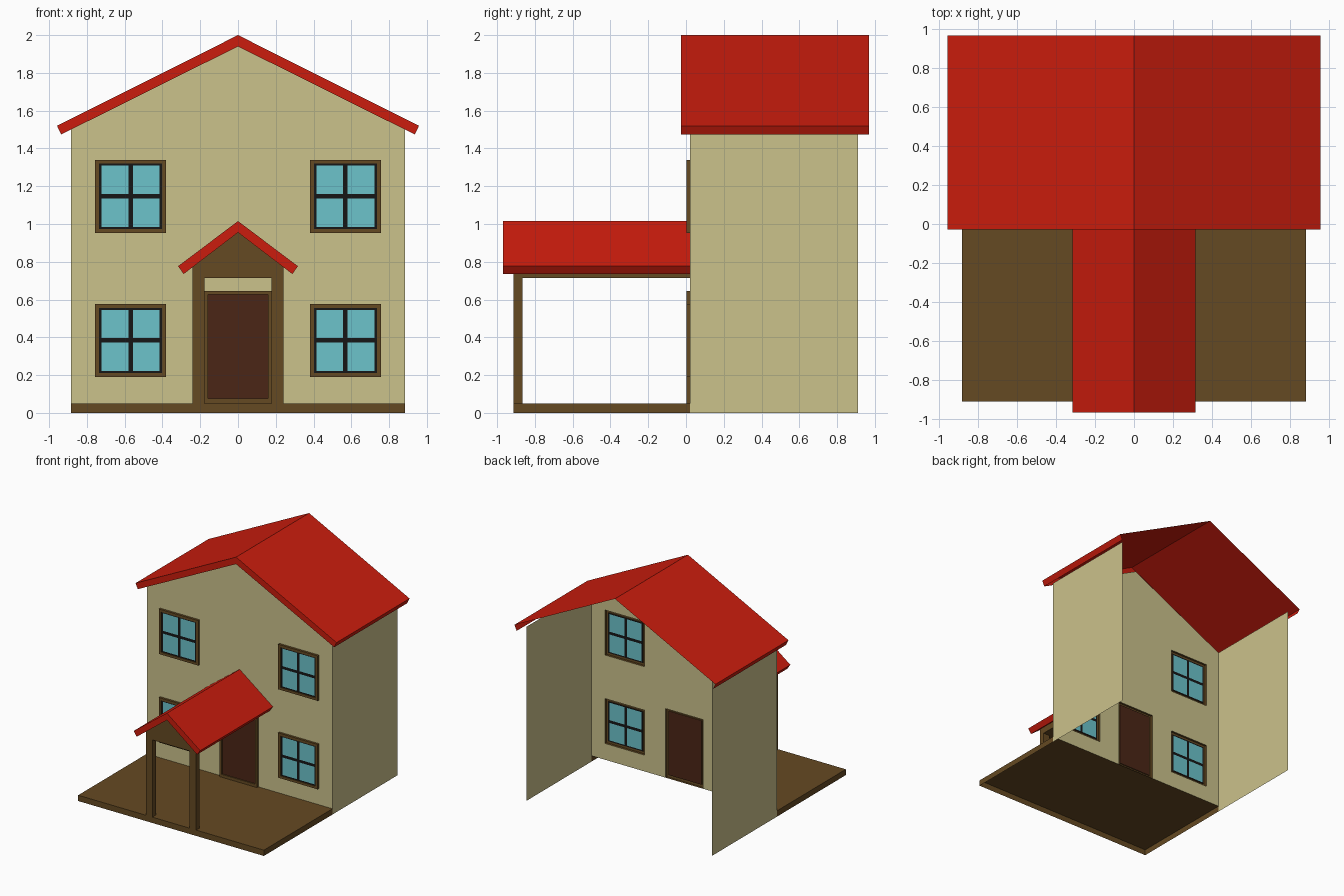
import bpy

if "Cube" in bpy.data.objects:
    bpy.data.objects.remove(bpy.data.objects["Cube"])


def material(name, r, g, b):
    m = bpy.data.materials.new(name)
    m.diffuse_color = (r, g, b, 1)
    m.use_nodes = True
    m.node_tree.nodes["Principled BSDF"].inputs["Base Color"].default_value = m.diffuse_color
    return m


CREAM = material("cream", 0.60, 0.54, 0.26)
RED = material("red", 0.60, 0.012, 0.004)
BROWN = material("brown", 0.13, 0.067, 0.016)
DARK = material("dark_wood", 0.07, 0.019, 0.008)
BLACK = material("black", 0.008, 0.008, 0.008)
GLASS = material("glass", 0.15, 0.55, 0.60)


def build(name, mat, polys):
    """Object from a list of polygons, each a list of points."""
    verts, faces = [], []
    for p in polys:
        faces.append(range(len(verts), len(verts) + len(p)))
        verts += p
    me = bpy.data.meshes.new(name)
    me.from_pydata(verts, [], [list(f) for f in faces])
    me.materials.append(mat)
    ob = bpy.data.objects.new(name, me)
    bpy.context.collection.objects.link(ob)
    weld = ob.modifiers.new("weld", 'WELD')
    weld.merge_threshold = 0.0005
    return ob


def grid(xs, zs, y, keep):
    """Front-facing rectangles in a plane, with cells left out."""
    return [[(a, y, c), (b, y, c), (b, y, d), (a, y, d)]
            for i, (a, b) in enumerate(zip(xs, xs[1:]))
            for j, (c, d) in enumerate(zip(zs, zs[1:])) if keep(i, j)]


def loop(x0, x1, z0, z1, y, inset=0.0):
    x0, x1, z0, z1 = x0 + inset, x1 - inset, z0 + inset, z1 - inset
    return [(x0, y, z0), (x1, y, z0), (x1, y, z1), (x0, y, z1)]


def bridge(loops):
    """Quads joining each loop to the next one."""
    return [[a[k], a[(k + 1) % 4], b[(k + 1) % 4], b[k]]
            for a, b in zip(loops, loops[1:]) for k in range(4)]


def box(x0, x1, y0, y1, z0, z1):
    a, b = loop(x0, x1, z0, z1, y0), loop(x0, x1, z0, z1, y1)
    return [a, b[::-1]] + bridge([b, a])


def gable_roof(name, y0, y1, ridge, under, eave, lip, soffit):
    """Pitched roof skin with front fascia and eave edges, open at the back."""
    polys = []
    for s in (1, -1):
        prof = [(0, ridge), (s * eave[0], eave[1]), (s * lip[0], lip[1]), (0, under)]
        part = [[(x, y0, z) for x, z in prof][::-s]]
        for k in range(3 if soffit else 2):
            (xa, za), (xb, zb) = prof[k], prof[k + 1]
            part.append([(xa, y0, za), (xb, y0, zb), (xb, y1, zb), (xa, y1, za)][::s])
        polys += part
    return build(name, RED, polys)


# House shell: thin front wall with openings, side walls, open back
WX, WY, BACK, TOP, PEAK = 0.885, 0.022, 0.91, 1.50, 1.94
FLOOR = 0.05
xs = [-WX, -0.757, -0.381, -0.178, 0.178, 0.381, 0.757, WX]
zs = [FLOOR, 0.19, 0.577, 0.645, 0.952, 1.34, TOP]
openings = {(1, 1), (5, 1), (1, 4), (5, 4), (3, 0), (3, 1), (3, 2)}
front = grid(xs, zs, WY, lambda i, j: (i, j) not in openings)
front.append([(-WX, WY, TOP), (WX, WY, TOP), (0, WY, PEAK)])
build("front_wall", CREAM, front)
for s, side in ((-1, "left"), (1, "right")):
    build(side + "_wall", CREAM, [[(s * WX, WY, 0), (s * WX, BACK, 0),
                                   (s * WX, BACK, TOP), (s * WX, WY, TOP)][::s]])

# Four windows: raised frame, black sash bars, panes
for side, x0, x1 in (("left", -0.757, -0.381), ("right", 0.381, 0.757)):
    for level, z0, z1 in (("lower", 0.19, 0.577), ("upper", 0.952, 1.34)):
        name = f"{level}_{side}_window"
        r = (x0, x1, z0, z1)
        build(name + "_frame", BROWN, bridge([
            loop(*r, WY), loop(*r, 0.003), loop(*r, 0.003, 0.021), loop(*r, 0.010, 0.021)]))
        cx, cz = (x0 + x1) / 2, (z0 + z1) / 2
        gx = [x0 + 0.021, x0 + 0.035, cx - 0.012, cx + 0.012, x1 - 0.035, x1 - 0.021]
        gz = [z0 + 0.021, z0 + 0.031, cz - 0.012, cz + 0.012, z1 - 0.031, z1 - 0.021]
        pane = lambda i, j: i % 2 == 1 and j % 2 == 1
        build(name + "_sash", BLACK, grid(gx, gz, 0.010, lambda i, j: not pane(i, j)))
        build(name + "_panes", GLASS, grid(gx, gz, 0.010, pane))

# Door with its frame
d, di = (-0.178, 0.178, FLOOR, 0.645), (-0.158, 0.158, 0.075, 0.627)
build("door_frame", BROWN, bridge([loop(*d, WY), loop(*d, 0.003), loop(*di, 0.003),
                                   loop(*di, 0.012)]))
build("door", DARK, [loop(*di, 0.012)])

# Porch floor: shell open below and behind
PY = -0.912
build("porch_floor", BROWN, [
    [(-WX, PY, FLOOR), (WX, PY, FLOOR), (WX, WY, FLOOR), (-WX, WY, FLOOR)],
    loop(-WX, WX, 0, FLOOR, PY),
    [(WX, PY, 0), (WX, WY, 0), (WX, WY, FLOOR), (WX, PY, FLOOR)],
    [(-WX, WY, 0), (-WX, PY, 0), (-WX, PY, FLOOR), (-WX, WY, FLOOR)]])

# Porch posts
for s, side in ((-1, "left"), (1, "right")):
    a, b = sorted((s * 0.178, s * 0.24))
    build(side + "_post", BROWN, box(a, b, PY, PY + 0.047, FLOOR, 0.715))

# Porch gable block under the small roof
prof = [(-0.24, 0.715), (0.24, 0.715), (0.24, 0.772), (0, 0.955), (-0.24, 0.772)]
f = [(x, PY, z) for x, z in prof]
b = [(x, WY, z) for x, z in prof]
build("porch_gable", BROWN, [f] + [[f[k], b[k], b[(k + 1) % 5], f[(k + 1) % 5]]
                                   for k in (0, 1, 4)])

# Roofs
gable_roof("main_roof", -0.027, 0.968, 2.0, 1.94, (0.958, 1.52), (0.936, 1.474), False)
gable_roof("porch_roof", -0.968, WY, 1.015, 0.955, (0.317, 0.777), (0.288, 0.735), True)
